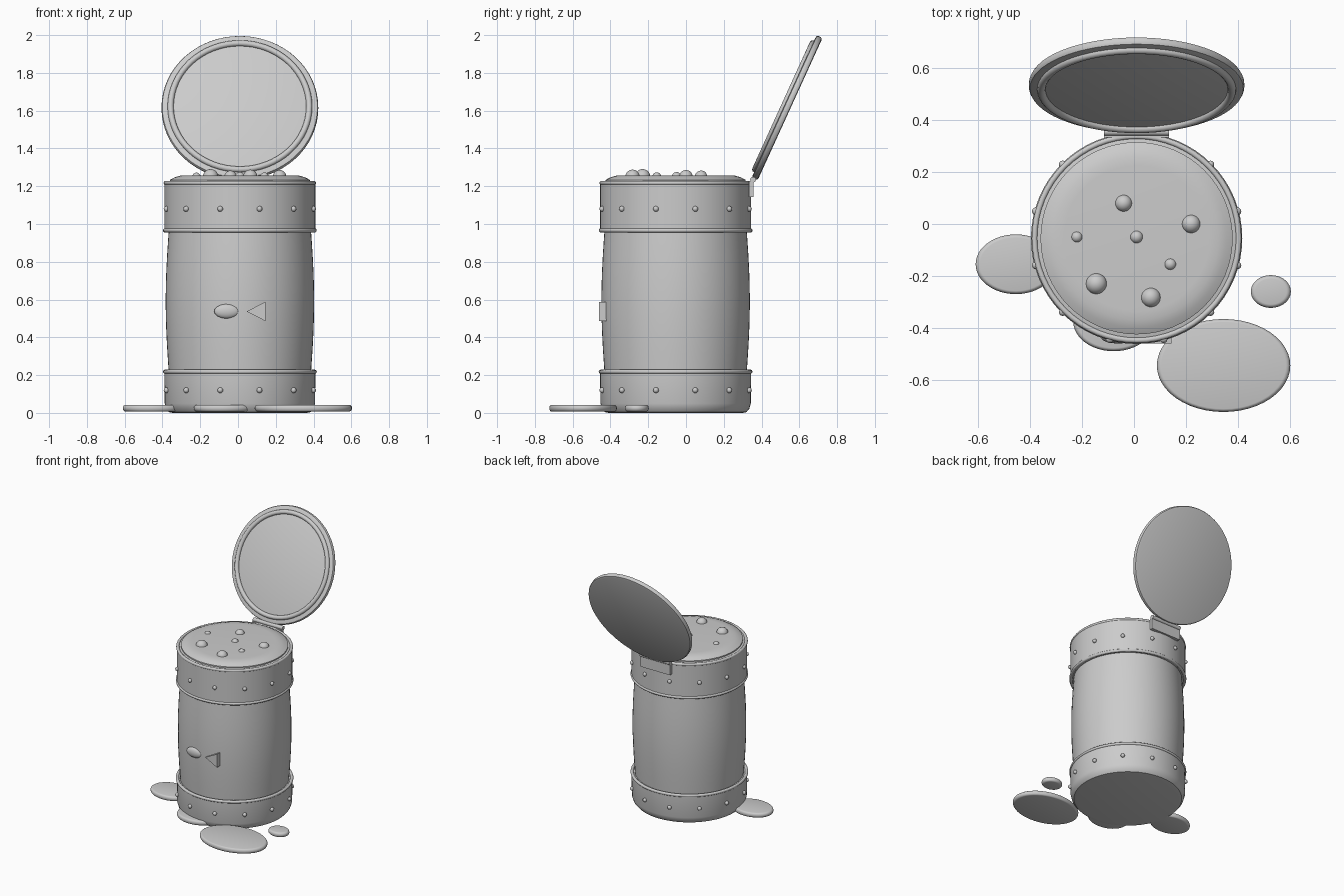
import bpy, math
from mathutils import Vector, Matrix

if "Cube" in bpy.data.objects:
    bpy.data.objects.remove(bpy.data.objects["Cube"])

CX, CY = 0.01, -0.055      # barrel axis
TILT = math.radians(24.5)  # lid leans back from vertical


def smooth(ob, name):
    ob.name = name
    bpy.ops.object.select_all(action='DESELECT')
    ob.select_set(True)
    bpy.context.view_layer.objects.active = ob
    bpy.ops.object.shade_smooth_by_angle(angle=math.radians(35))
    return ob


def mesh_object(name, verts, faces):
    me = bpy.data.meshes.new(name)
    me.from_pydata(verts, [], faces)
    ob = bpy.data.objects.new(name, me)
    bpy.context.collection.objects.link(ob)
    return ob


def lathe(name, profile, seg=64):
    """Revolve (radius, z) points, listed bottom to top, with capped ends."""
    verts, faces = [], []
    for r, z in profile:
        for i in range(seg):
            a = 2 * math.pi * i / seg
            verts.append((r * math.cos(a), r * math.sin(a), z))
    for j in range(len(profile) - 1):
        for i in range(seg):
            k = (i + 1) % seg
            faces.append((j * seg + i, j * seg + k, (j + 1) * seg + k, (j + 1) * seg + i))
    faces.append(tuple(reversed(range(seg))))
    faces.append(tuple(range((len(profile) - 1) * seg, len(profile) * seg)))
    return smooth(mesh_object(name, verts, faces), name)


def ball(name, loc, size, seg=20):
    bpy.ops.mesh.primitive_uv_sphere_add(segments=seg, ring_count=seg // 2, radius=1, location=loc)
    ob = bpy.context.object
    ob.scale = size
    return smooth(ob, name)


def ring(name, loc, r, minor, rot=(0, 0, 0)):
    bpy.ops.mesh.primitive_torus_add(location=loc, rotation=rot, major_radius=r, minor_radius=minor,
                                     major_segments=64, minor_segments=12)
    return smooth(bpy.context.object, name)


def box(name, loc, size, rot=(0, 0, 0)):
    bpy.ops.mesh.primitive_cube_add(size=1, location=loc, rotation=rot)
    ob = bpy.context.object
    ob.name, ob.scale = name, size
    return ob


# Bulging barrel body and the two metal bands
body = [(0.374 + 0.019 * math.sin(math.pi * t / 10), 0.18 + 0.082 * t) for t in range(11)]
parts = [
    lathe("barrel_body", body),
    lathe("lower_band", [(0.355, 0.0), (0.375, 0.004), (0.39, 0.022), (0.398, 0.05), (0.4, 0.22), (0.37, 0.22)]),
    lathe("upper_band", [(0.37, 0.96), (0.4, 0.96), (0.4, 1.215), (0.37, 1.225)]),
    lathe("liquid_surface", [(0.37, 1.2), (0.37, 1.234), (0.345, 1.247), (0.315, 1.256), (0.28, 1.258)]),
]
for ob in parts:
    ob.location = (CX, CY, 0)

# Band edge rings
for n, z, r in (("lower_ring", 0.218, 0.396), ("middle_ring", 0.966, 0.396), ("rim_ring", 1.217, 0.393)):
    ring(n, (CX, CY, z), r, 0.011)

# Rivets round both bands
for z in (0.12, 1.08):
    for i in range(12):
        a = math.radians(15 + 30 * i)
        ball("rivet", (CX + 0.402 * math.cos(a), CY + 0.402 * math.sin(a), z), (0.015,) * 3, 12)

# Bubbles on the liquid
for x, y, r in ((-0.04, 0.08, 0.033), (0.22, 0.0, 0.036), (-0.22, -0.05, 0.022), (0.01, -0.05, 0.025),
                (0.14, -0.155, 0.023), (-0.145, -0.23, 0.041), (0.065, -0.283, 0.038)):
    ball("bubble", (x, y, 1.25), (r, r, r))

# Open lid: disc plus raised inner ring
rot = (math.pi / 2 - TILT, 0, 0)
centre = Vector((CX, 0.535, 1.615))
normal = Matrix.Rotation(rot[0], 3, 'X') @ Vector((0, 0, 1))
lid = lathe("lid", [(0.4, -0.0175), (0.411, -0.014), (0.415, -0.006),
                    (0.415, 0.006), (0.411, 0.014), (0.4, 0.0175)])
lid.location, lid.rotation_euler = centre, rot
ring("lid_inner_ring", centre + normal * 0.0185, 0.367, 0.016, rot)

# Hinge: plate on the barrel, pin and lid tab
box("hinge_plate", (CX, 0.346, 1.185), (0.25, 0.024, 0.085))
bpy.ops.mesh.primitive_cylinder_add(vertices=20, radius=0.015, depth=0.25, location=(CX, 0.355, 1.235),
                                    rotation=(0, math.pi / 2, 0))
smooth(bpy.context.object, "hinge_pin")

# Fish-shaped relief on the front
ball("relief_oval", (-0.06, -0.438, 0.538), (0.066, 0.022, 0.038), 24)
tri = [(0.045, 0.537), (0.145, 0.486), (0.145, 0.588)]
mesh_object("relief_triangle", [(x, y, z) for y in (-0.461, -0.42) for x, z in tri],
            [(0, 1, 2), (5, 4, 3), (0, 3, 4, 1), (1, 4, 5, 2), (2, 5, 3, 0)])

# Spilled puddles: flat discs with rounded edges
for x, y, rx, ry in ((0.345, -0.545, 0.257, 0.179), (-0.455, -0.155, 0.155, 0.115),
                     (0.527, -0.26, 0.077, 0.063), (-0.078, -0.375, 0.156, 0.115)):
    edge = [(rx - 0.017 + 0.017 * math.cos(a), 0.025 + 0.018 * math.sin(a))
            for a in (math.radians(-90 + 22.5 * i) for i in range(9))]
    p = lathe("puddle", edge, 48)
    p.location, p.scale = (x, y, 0), (1, ry / rx, 1)
